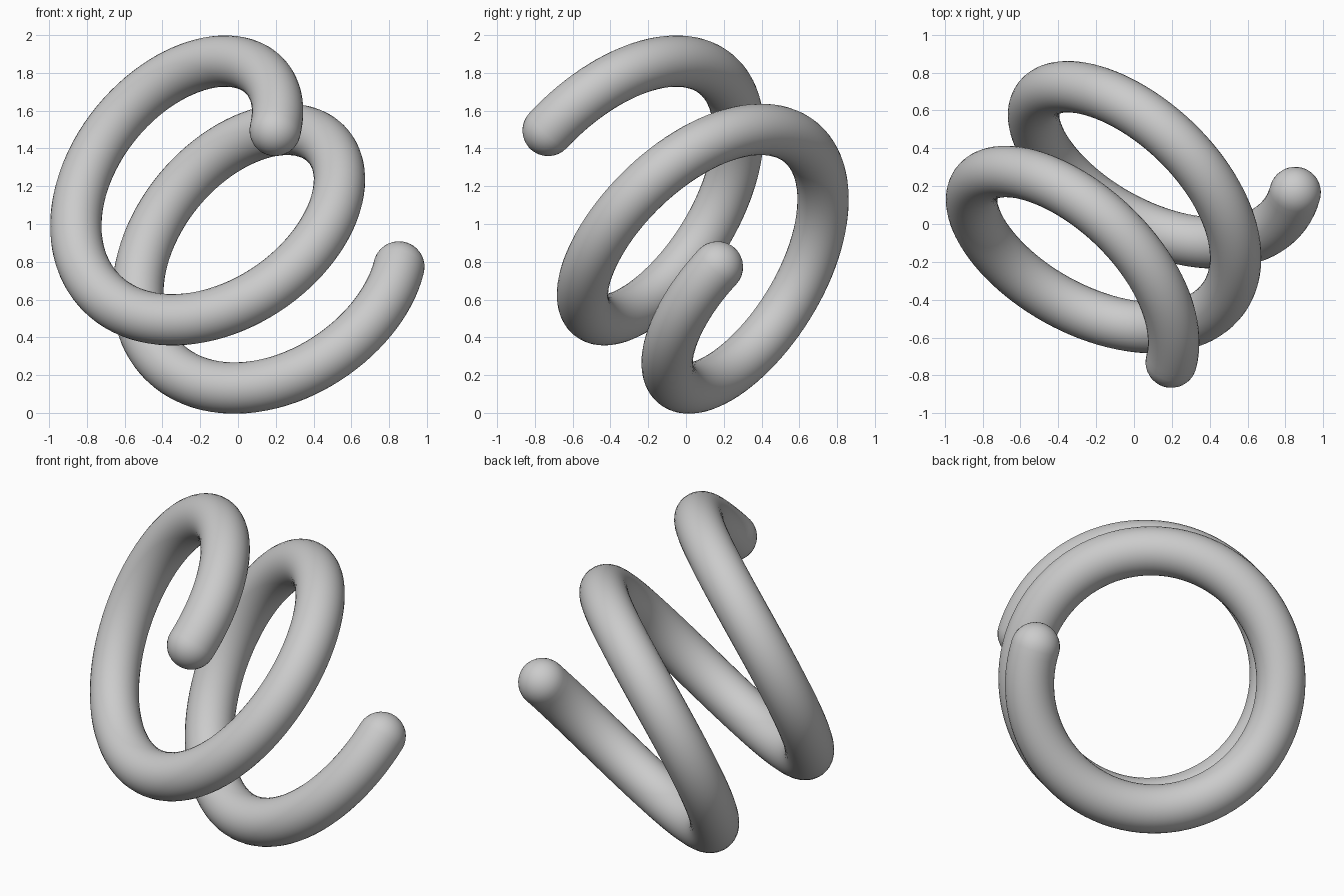
import bpy, bmesh
from math import sin, cos, pi
from mathutils import Vector

if "Cube" in bpy.data.objects:
    bpy.data.objects.remove(bpy.data.objects["Cube"])

R, TUBE, TURNS = 0.706, 0.136, 2
STEPS, SIDES, CAP = 192, 32, 8
centre = Vector((-0.085, 0.041, 0.982))
pitch = Vector((-0.3275, -0.448, 0.3615))     # axis travel per turn
axis = pitch.normalized()
u = Vector((0.863, -0.457, 0.215))            # radial direction of both ends
u = (u - axis * u.dot(axis)).normalized()
v = -axis.cross(u)


def frame(t):
    """Point, tangent and two cross-section directions of the helix."""
    out = u * cos(t) + v * sin(t)
    tan = ((v * cos(t) - u * sin(t)) * R + pitch / (2 * pi)).normalized()
    return centre + pitch * t / (2 * pi) + out * R, tan, out, tan.cross(out)


bm = bmesh.new()


def ring(t, r, shift=0):
    p, tan, a, b = frame(t)
    p = p + tan * shift
    return [bm.verts.new(p + (a * cos(k) + b * sin(k)) * r)
            for k in (2 * pi * i / SIDES for i in range(SIDES))]


# rings: rounded start, coil body, rounded finish
t0, t1 = -pi * TURNS, pi * TURNS
angles = [pi / 2 * i / CAP for i in range(1, CAP)]
rings = [ring(t0, TUBE * cos(a), -TUBE * sin(a)) for a in reversed(angles)]
rings += [ring(t0 + (t1 - t0) * i / STEPS, TUBE) for i in range(STEPS + 1)]
rings += [ring(t1, TUBE * cos(a), TUBE * sin(a)) for a in angles]
for lo, hi in zip(rings, rings[1:]):
    for i in range(SIDES):
        j = (i + 1) % SIDES
        bm.faces.new((lo[i], lo[j], hi[j], hi[i]))

# cap poles
for t, s, rg in ((t0, -1, rings[0]), (t1, 1, rings[-1])):
    p, tan, _, _ = frame(t)
    pole = bm.verts.new(p + tan * TUBE * s)
    for i in range(SIDES):
        bm.faces.new((rg[i], rg[(i + 1) % SIDES], pole))

bmesh.ops.recalc_face_normals(bm, faces=bm.faces)
for f in bm.faces:
    f.smooth = True
mesh = bpy.data.meshes.new("coil_spring")
bm.to_mesh(mesh)
bm.free()
bpy.context.collection.objects.link(bpy.data.objects.new("coil_spring", mesh))
